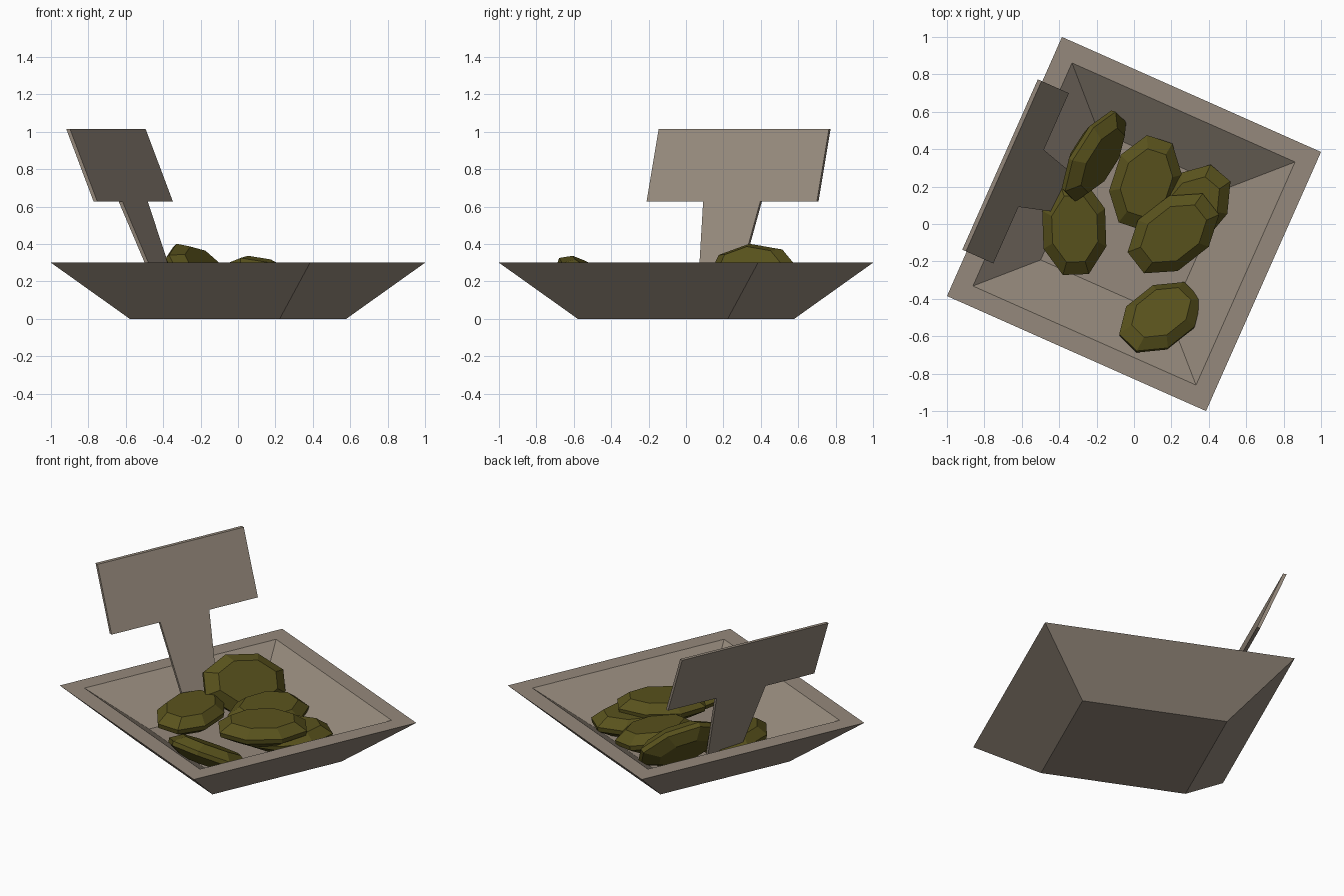
import bpy
import bmesh
from math import radians, cos, sin, pi
from mathutils import Matrix, Vector

if "Cube" in bpy.data.objects:
    bpy.data.objects.remove(bpy.data.objects["Cube"])

YAW = Matrix.Rotation(radians(-23.94), 4, 'Z')


def material(name, rgb):
    m = bpy.data.materials.new(name)
    m.diffuse_color = (*rgb, 1)
    m.use_nodes = True
    m.node_tree.nodes["Principled BSDF"].inputs["Base Color"].default_value = m.diffuse_color
    return m


TAUPE = material("taupe", (0.30, 0.25, 0.20))
OLIVE = material("olive", (0.10, 0.085, 0.012))


def finish(name, bm, mat, matrix):
    bm.transform(matrix)
    bmesh.ops.recalc_face_normals(bm, faces=bm.faces)
    mesh = bpy.data.meshes.new(name)
    bm.to_mesh(mesh)
    bm.free()
    mesh.materials.append(mat)
    ob = bpy.data.objects.new(name, mesh)
    bpy.context.collection.objects.link(ob)
    return ob


def loft(rings):
    """Closed solid skinned through rings of points."""
    bm = bmesh.new()
    loops = [[bm.verts.new(p) for p in ring] for ring in rings]
    for a, b in zip(loops, loops[1:]):
        n = len(a)
        for i in range(n):
            bm.faces.new((a[i], a[(i + 1) % n], b[(i + 1) % n], b[i]))
    bm.faces.new(loops[0][::-1])
    bm.faces.new(loops[-1])
    return bm


# Tray: outer base, outer rim, inner rim, inner floor
def square(h, z):
    return [(-h, -h, z), (h, -h, z), (h, h, z), (-h, h, z)]


tray_rings = [(0.4386, 0.0), (0.7577, 0.3), (0.6526, 0.3), (0.378, 0.08)]
finish("tray", loft([square(h, z) for h, z in tray_rings]), TAUPE, YAW)

# Sign: thin T-shaped plate leaning back, stem tapering to the floor
half = [(0.10, 0.06), (0.167, 0.627), (0.498, 0.627), (0.498, 1.015)]
outline = half + [(-v, z) for v, z in reversed(half)]


def plate(offset):
    return [(-0.603 - (z - 0.63) * 0.412 - offset, v, z) for v, z in outline]


finish("sign", loft([plate(0), plate(0.022)]), TAUPE, YAW)

# Lumps: faceted eight-sided pieces, flattened and tilted
PROFILE = [(-1.0, 0.62), (-0.25, 0.98), (0.2, 1.0), (1.0, 0.72)]


def lump(name, pos, a, b, t, yaw, tilt=0, down=0):
    rings = [[(a * r * cos((i + 0.5) * pi / 4) * 1.04,
               b * r * sin((i + 0.5) * pi / 4) * 1.04, t * h)
              for i in range(8)] for h, r in PROFILE]
    d = radians(down)
    axis = Vector((-sin(d), cos(d), 0))
    m = (Matrix.Translation(pos) @ Matrix.Rotation(radians(tilt), 4, axis)
         @ Matrix.Rotation(radians(yaw), 4, 'Z'))
    finish(name, loft(rings), OLIVE, m)


lump("left_lump", (-0.32, -0.025, 0.165), 0.255, 0.175, 0.065, 92, 3, -20)
lump("back_lump", (0.06, 0.22, 0.175), 0.255, 0.18, 0.065, 72, 6, -10)
lump("under_lump", (0.305, 0.085, 0.15), 0.255, 0.175, 0.065, 50)
lump("top_lump", (0.21, -0.05, 0.22), 0.265, 0.18, 0.065, 38, 2, -50)
lump("front_lump", (0.14, -0.50, 0.205), 0.25, 0.17, 0.06, 42, 28, 78)
lump("leaning_lump", (-0.215, 0.365, 0.24), 0.265, 0.175, 0.065, 53, 57, -27)
